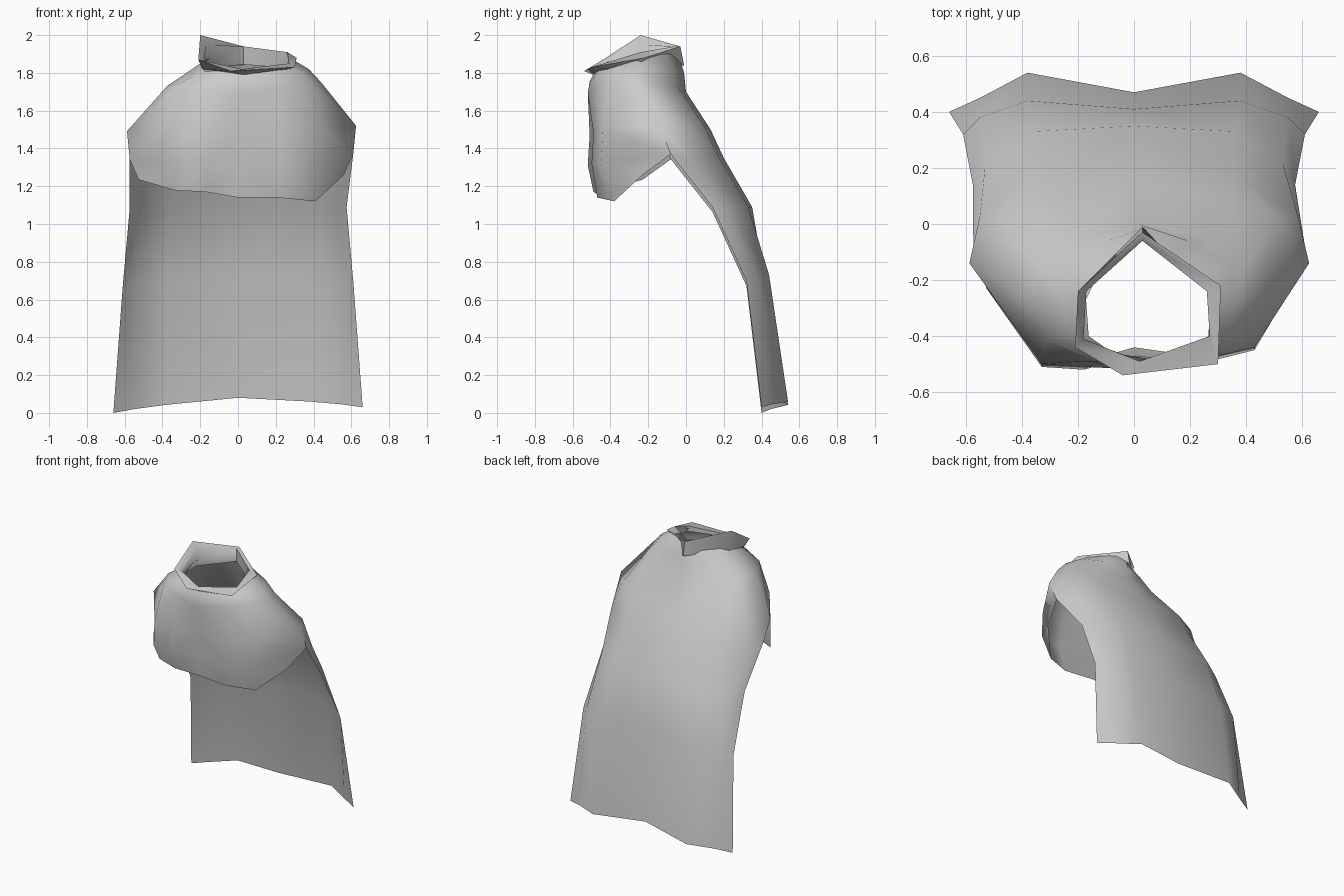
import bpy, bmesh
from mathutils import Vector


def finish(bm, name, angle):
    """Turn a bmesh into a smooth-shaded object."""
    bmesh.ops.remove_doubles(bm, verts=bm.verts, dist=0.0005)
    bmesh.ops.recalc_face_normals(bm, faces=bm.faces)
    me = bpy.data.meshes.new(name)
    bm.to_mesh(me)
    bm.free()
    ob = bpy.data.objects.new(name, me)
    bpy.context.collection.objects.link(ob)
    bpy.ops.object.select_all(action='DESELECT')
    ob.select_set(True)
    bpy.context.view_layer.objects.active = ob
    bpy.ops.object.shade_smooth_by_angle(angle=angle)
    return ob


def loft(bm, rows, closed=False):
    """Skin quads between rows with equal point counts."""
    vs = [[bm.verts.new(p) for p in row] for row in rows]
    for a, b in zip(vs, vs[1:]):
        n = len(a)
        for i in range(n if closed else n - 1):
            j = (i + 1) % n
            bm.faces.new((a[i], a[j], b[j], b[i]))


def side(p, s):
    """Place a half-profile point on the right (s=1) or left (s=-1, hangs lower)."""
    x, y, z = p
    shift = 0.045 if z > 1.78 else 0.02 if z > 1.6 else 0
    if s < 0:
        chest = z < 1.6 and y < -.3
        if chest and x > .4:            # left chest is narrower and fuller
            x, y = x - .08, y - .06
        elif chest and x > .1:
            x, y = x - .04, y - .02
        if z < 1.2 and chest:
            z += .07 * x / .4           # left hem hangs higher
        else:
            z -= 0.03 * x / 0.66
        if z > 1.2:
            x *= 0.94
    return Vector((s * x + shift, y, z))


# Mantle rings: front centre -> side -> back centre (right half)
mantle = [
    [(0, -.48, 1.81), (.13, -.46, 1.82), (.22, -.40, 1.83), (.23, -.27, 1.88),
     (.19, -.19, 1.89), (.09, -.11, 1.90), (0, -.04, 1.90)],
    [(0, -.51, 1.755), (.17, -.49, 1.77), (.29, -.40, 1.80), (.33, -.26, 1.82),
     (.29, -.15, 1.82), (.15, -.06, 1.81), (0, -.01, 1.80)],
    [(0, -.52, 1.69), (.20, -.49, 1.72), (.35, -.41, 1.76), (.42, -.27, 1.75),
     (.38, -.14, 1.74), (.22, -.04, 1.72), (0, .00, 1.70)],
    [(0, -.47, 1.48), (.22, -.49, 1.48), (.43, -.44, 1.50), (.625, -.14, 1.52),
     (.51, .02, 1.52), (.34, .09, 1.53), (0, .13, 1.50)],
    [(0, -.46, 1.30), (.23, -.50, 1.32), (.43, -.45, 1.32), (.61, -.08, 1.37),
     (.585, .03, 1.33), (.36, .17, 1.36), (0, .20, 1.35)],
]
# Front flap hem, front centre -> side
flap_hem = [(0, -.44, 1.14), (.21, -.47, 1.14), (.41, -.38, 1.12), (.56, -.23, 1.26)]
# Cape rows, free edge -> back centre
cape_rows = [
    [(.575, .14, 1.09), (.53, .22, 1.09), (.36, .33, 1.09), (0, .35, 1.09)],
    [(.61, .32, .70), (.55, .38, .71), (.38, .44, .73), (0, .41, .75)],
    [(.66, .40, .03), (.55, .45, .045), (.38, .54, .06), (0, .47, .08)],
]

# Cloak: mantle, front flap and long back panel in one skin
bm = bmesh.new()
for s in (1, -1):
    for rows in (mantle, [mantle[-1][:4], flap_hem], [mantle[-1][3:]] + cape_rows):
        loft(bm, [[side(p, s) for p in row] for row in rows])
finish(bm, "cloak", 1.0)

# Collar: folded six-sided band, higher at the back
base = [(.03, -.49, 1.79), (.27, -.41, 1.82), (.29, -.24, 1.85),
        (.03, -.01, 1.84), (-.19, -.24, 1.85), (-.19, -.41, 1.82)]
outer = [(-.04, -.54, 1.81), (.30, -.50, 1.83), (.31, -.22, 1.88),
         (.03, -.03, 1.94), (-.20, -.24, 2.0), (-.21, -.44, 1.87)]
lip = [(.02, -.49, 1.82), (.27, -.40, 1.85), (.26, -.24, 1.91),
       (.03, -.06, 1.94), (-.17, -.24, 1.95), (-.18, -.41, 1.86)]
inner = [(x, y, 1.80 + 0.1 * (y + .5)) for x, y, z in lip]
bm = bmesh.new()
loft(bm, [base, outer, lip, inner], closed=True)
finish(bm, "collar", 1.0)
